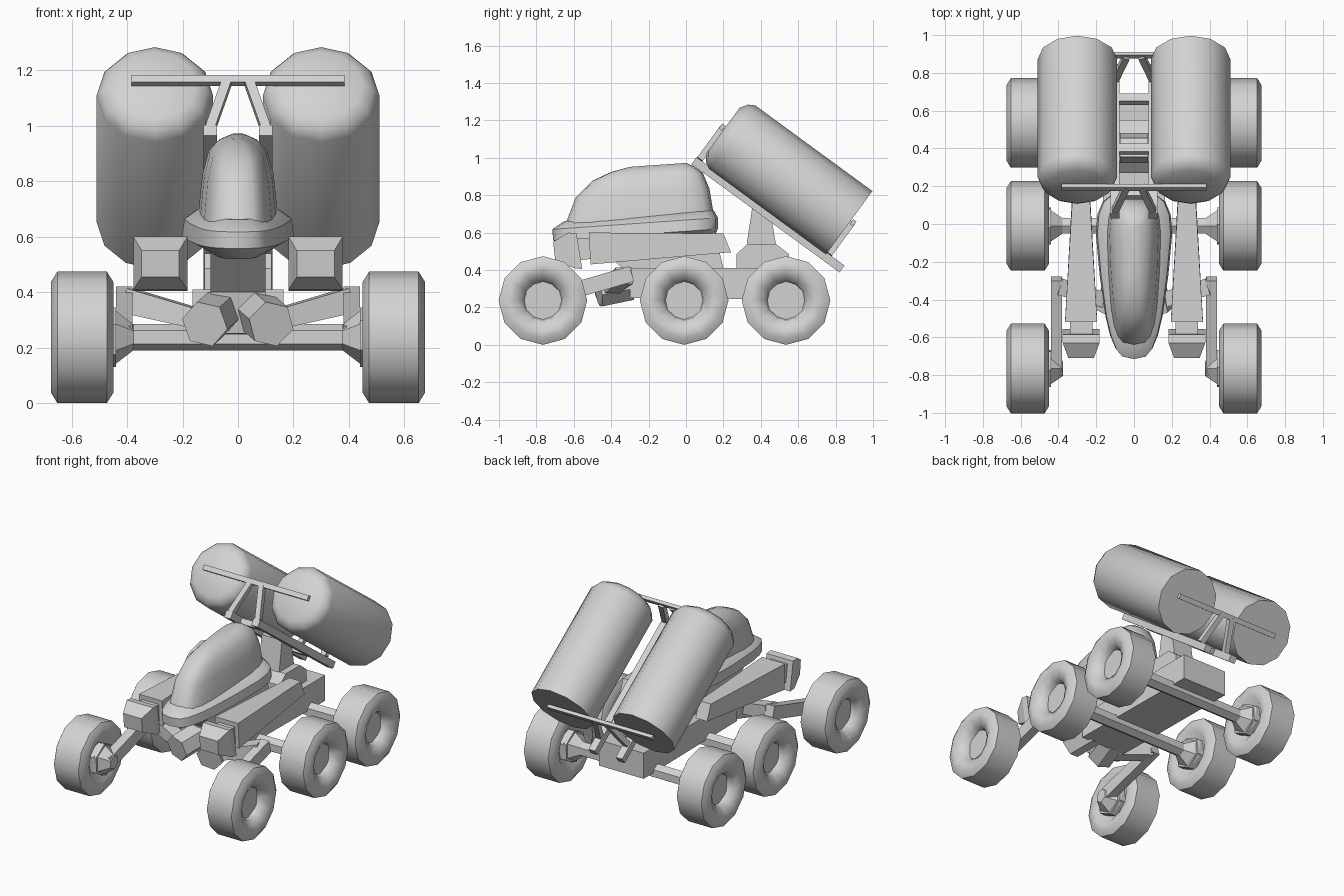
import bpy, bmesh, math
from math import sin, cos, pi, radians
from mathutils import Vector, Matrix

cube = bpy.data.objects.get("Cube")
if cube:
    bpy.data.objects.remove(cube, do_unlink=True)

GREY = (0.65, 0.65, 0.65, 1)
mat = bpy.data.materials.new("plain grey")
mat.use_nodes = True
mat.diffuse_color = GREY
mat.node_tree.nodes["Principled BSDF"].inputs["Base Color"].default_value = GREY

SIDES = ((1, "left"), (-1, "right"))


def loft(name, rings, smooth=None, frame=None):
    """Skin matching rings of points and cap both ends."""
    bm = bmesh.new()
    loops = [[bm.verts.new(p) for p in ring] for ring in rings]
    n = len(loops[0])
    for a, b in zip(loops, loops[1:]):
        for i in range(n):
            j = (i + 1) % n
            bm.faces.new((a[i], a[j], b[j], b[i]))
    bm.faces.new(loops[0])
    bm.faces.new(loops[-1])
    bmesh.ops.recalc_face_normals(bm, faces=bm.faces)
    mesh = bpy.data.meshes.new(name)
    bm.to_mesh(mesh)
    bm.free()
    mesh.materials.append(mat)
    obj = bpy.data.objects.new(name, mesh)
    bpy.context.collection.objects.link(obj)
    if frame:
        obj.matrix_world = frame
    if smooth:
        bpy.ops.object.select_all(action='DESELECT')
        obj.select_set(True)
        bpy.context.view_layer.objects.active = obj
        bpy.ops.object.shade_smooth_by_angle(angle=radians(smooth))
    return obj


def rect(w, h):
    return [(-w / 2, -h / 2), (w / 2, -h / 2), (w / 2, h / 2), (-w / 2, h / 2)]


def polygon(r, n, turn=0.0):
    return [(r * sin(2 * pi * i / n + turn), r * cos(2 * pi * i / n + turn)) for i in range(n)]


def beam(name, p, q, start, end=None, frame=None):
    """Straight bar from p to q with a cross-section at each end."""
    p, q = Vector(p), Vector(q)
    rot = (q - p).to_track_quat('Z', 'Y')
    rings = [[c + rot @ Vector((u, v, 0)) for u, v in s] for c, s in ((p, start), (q, end or start))]
    return loft(name, rings, frame=frame)


def prism(name, profile, half):
    """Side profile (y, z) extruded across x."""
    return loft(name, [[(x, y, z) for y, z in profile] for x in (-half, half)])


def shell(name, levels, front, slope, smooth):
    """Stack of rounded plan outlines: height, front y, back y, half width."""
    rings = []
    for z, y0, y1, w in levels:
        ring = []
        for i in range(20):
            a = 2 * pi * i / 20
            u = math.copysign(abs(cos(a)) ** 0.6, cos(a))
            v = math.copysign(abs(sin(a)) ** 0.6, sin(a))
            y = (y0 + y1) / 2 + v * (y1 - y0) / 2
            ring.append((u * w * (front + (1 - front) * (v + 1) / 2), y, z + slope * (y + 0.25)))
        rings.append(ring)
    return loft(name, rings, smooth)


# Wheels with dished sides, hex hubs and tapered inner hubs
TYRE = ((0.1, 0.60), (0.108, 0.64), (0.16, 0.672), (0.2, 0.675), (0.237, 0.652),
        (0.237, 0.473), (0.2, 0.45), (0.15, 0.455), (0.1, 0.49))
RADIUS = 0.237
for place, y in (("front", -0.765), ("middle", -0.01), ("rear", 0.535)):
    for s, side in SIDES:
        rings = [[(s * x, y + u, RADIUS + v) for u, v in polygon(r, 12)] for r, x in TYRE]
        loft(f"{place}_wheel_{side}", rings, 50)
        beam(f"{place}_hub_{side}", (s * 0.44, y, RADIUS), (s * 0.608, y, RADIUS),
             polygon(0.108, 6, 0.08))
        beam(f"{place}_inner_hub_{side}", (s * 0.375, y, RADIUS), (s * 0.46, y, RADIUS),
             polygon(0.045, 6), polygon(0.11, 6))
    if place != "front":
        beam(f"{place}_axle", (-0.4, y, RADIUS), (0.4, y, RADIUS), polygon(0.048, 6))

# Chassis, neck under the cabin and pedestal for the tank rack
prism("chassis", [(-0.3, 0.25), (0.68, 0.24), (0.68, 0.41), (-0.3, 0.41)], 0.165)
prism("cabin_neck", [(-0.3, 0.25), (-0.33, 0.4), (-0.5, 0.56), (0.15, 0.62), (0.2, 0.41)], 0.1)
prism("pedestal_base", [(0.27, 0.4), (0.55, 0.4), (0.55, 0.485), (0.48, 0.54),
                        (0.33, 0.54), (0.27, 0.485)], 0.12)
prism("pedestal", [(0.325, 0.54), (0.48, 0.54), (0.455, 0.69), (0.355, 0.74)], 0.075)

# Front steering arms
for s, side in SIDES:
    beam(f"knuckle_{side}", (s * 0.12, -0.47, 0.285), (s * 0.08, -0.3, 0.32), polygon(0.085, 6, 0.3))
    beam(f"cross_arm_{side}", (s * 0.13, -0.41, 0.3), (s * 0.4, -0.33, 0.37),
         rect(0.08, 0.07), rect(0.09, 0.09))
    beam(f"trailing_arm_{side}", (s * 0.41, -0.29, 0.38), (s * 0.41, -0.79, 0.235), rect(0.06, 0.085))

# Cabin: lower hull and rounded canopy
shell("hull", [(0.545, -0.62, 0.15, 0.13), (0.59, -0.71, 0.17, 0.235),
               (0.65, -0.715, 0.17, 0.225), (0.69, -0.65, 0.15, 0.16)], 0.55, 0.07, 40)
shell("canopy", [(0.66, -0.65, 0.15, 0.16), (0.81, -0.59, 0.125, 0.143),
                 (0.895, -0.5, 0.09, 0.118), (0.935, -0.4, 0.04, 0.08),
                 (0.955, -0.3, 0.0, 0.03)], 0.72, 0.07, 50)

# Side booms with chamfered front pods
for s, side in SIDES:
    def section(y, z0, z1, w, lean=0.0):
        return [(s * 0.28 + dx * w / 2, y + (lean if z == z0 else 0), z)
                for dx, z in ((-1, z0), (1, z0), (1, z1), (-1, z1))]

    loft(f"boom_{side}", [section(-0.52, 0.43, 0.6, 0.17, 0.01),
                          section(0.2, 0.495, 0.595, 0.085, 0.04)])
    loft(f"pod_neck_{side}", [section(-0.6, 0.45, 0.57, 0.12), section(-0.5, 0.46, 0.57, 0.12)])
    loft(f"pod_{side}", [section(-0.71, 0.455, 0.55, 0.135, 0.01),
                         section(-0.63, 0.41, 0.6, 0.195, 0.03),
                         section(-0.585, 0.405, 0.595, 0.195, 0.03)])

# Tilted rack frame: local y runs along the tanks, local z away from the rails
RACK = Matrix.Translation((0, 0.8725, 0.6525)) @ Matrix.Rotation(radians(-36.2), 4, 'X')
TANK = ((0.21, 0), (0.21, -0.775), (0.19, -0.81), (0.15, -0.836))
for s, side in SIDES:
    rings = [[(s * 0.3 + u, y, v) for u, v in polygon(r, 12)] for r, y in TANK]
    loft(f"tank_{side}", rings, 55, RACK)
    beam(f"rail_{side}", (s * 0.1, -0.866, -0.222), (s * 0.1, 0.115, -0.222), rect(0.048, 0.046), frame=RACK)
    for place, y in (("front", -0.845), ("rear", 0.012)):
        beam(f"{place}_strut_{side}", (s * 0.1, y, -0.2), (s * 0.04, y, 0.01), rect(0.035, 0.035), frame=RACK)
for place, y in (("front", -0.85), ("rear", 0.017)):
    beam(f"{place}_crossbar", (-0.385, y, 0.012), (0.385, y, 0.012), rect(0.022, 0.032), frame=RACK)
for i, y in enumerate((-0.72, -0.43, -0.1)):
    beam(f"rack_tie_{i + 1}", (-0.1, y, -0.222), (0.1, y, -0.222), rect(0.05, 0.036), frame=RACK)
